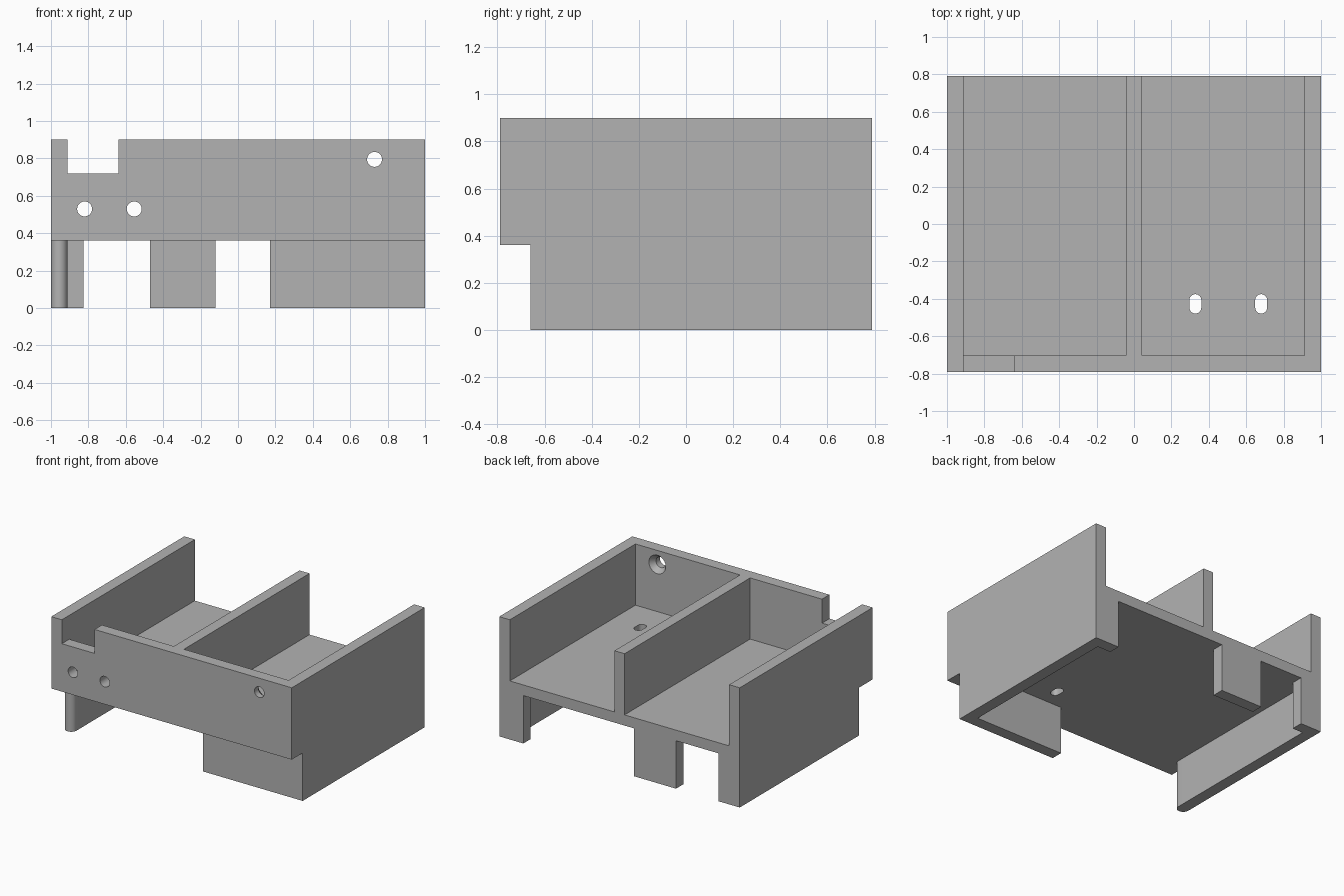
import bpy
import bmesh
from math import sin, cos, pi, radians
from mathutils import Matrix

if "Cube" in bpy.data.objects:
    bpy.data.objects.remove(bpy.data.objects["Cube"], do_unlink=True)

# Overall sizes
BACK, TOP, WALL = 0.79, 0.90, 0.088
UNDER, FLOOR = 0.36, 0.44
STEP = -0.66          # front of the skirt below the floor
OUT = 1.2             # overshoot for open sides


def new_object(name, bm):
    bmesh.ops.recalc_face_normals(bm, faces=bm.faces)
    mesh = bpy.data.meshes.new(name)
    bm.to_mesh(mesh)
    bm.free()
    obj = bpy.data.objects.new(name, mesh)
    bpy.context.collection.objects.link(obj)
    return obj


def box(name, x0, x1, y0, y1, z0, z1):
    return prism(name, [(x0, y0), (x1, y0), (x1, y1), (x0, y1)], z0, z1)


def prism(name, outline, z0, z1):
    bm = bmesh.new()
    face = bm.faces.new([bm.verts.new((x, y, z0)) for x, y in outline])
    top = bmesh.ops.extrude_face_region(bm, geom=[face])["geom"]
    verts = [v for v in top if isinstance(v, bmesh.types.BMVert)]
    bmesh.ops.translate(bm, verts=verts, vec=(0, 0, z1 - z0))
    return new_object(name, bm)


def cone_y(name, x, z, r_front, r_back, y0, y1):
    bm = bmesh.new()
    place = Matrix.Translation((x, (y0 + y1) / 2, z)) @ Matrix.Rotation(-pi / 2, 4, "X")
    bmesh.ops.create_cone(bm, cap_ends=True, segments=32, radius1=r_front,
                          radius2=r_back, depth=y1 - y0, matrix=place)
    return new_object(name, bm)


def arc(cx, cy, r, start, end, steps=12):
    angles = [start + (end - start) * i / steps for i in range(steps + 1)]
    return [(cx + r * cos(a), cy + r * sin(a)) for a in angles]


def cut(target, cutter):
    cutter.hide_render = True
    mod = target.modifiers.new("cut", "BOOLEAN")
    mod.operation, mod.solver, mod.object = "DIFFERENCE", "EXACT", cutter
    bpy.context.view_layer.objects.active = target
    bpy.ops.object.modifier_apply(modifier=mod.name)
    bpy.data.objects.remove(cutter, do_unlink=True)


# Solid block that the tray is carved from
tray = box("divided_tray", -1, 1, -BACK, BACK, 0, TOP)

# Two bays, open at the back
for side in (-1, 1):
    x0, x1 = sorted((side * 0.042, side * (1 - WALL)))
    cut(tray, box("bay_cutter", x0, x1, -BACK + WALL, OUT, FLOOR, OUT))

# Cavity under the floor and the step along the front
cut(tray, box("cavity_cutter", -1 + WALL, 1 - WALL, STEP + WALL, BACK - WALL, -OUT, UNDER))
cut(tray, box("step_cutter", -OUT, OUT, -OUT, STEP, -OUT, UNDER))

# Front opening, leaving a round end on the right skirt
r = WALL / 2
outline = [(-OUT, -OUT), (0.17, -OUT), (0.17, STEP + 2 * WALL), (-1 + WALL, STEP + 2 * WALL)]
outline += arc(-1 + r, STEP + r, r, 0, -pi) + [(-OUT, STEP + r)]
cut(tray, prism("front_opening_cutter", outline, -OUT, UNDER))

# Back openings between the legs
for x0, x1 in ((-0.825, -0.47), (-0.12, 0.80)):
    cut(tray, box("back_opening_cutter", x0, x1, 0.5, OUT, -OUT, UNDER))

# Notch in the front wall
cut(tray, box("notch_cutter", -1 + WALL, -0.64, -OUT, -0.6, 0.72, OUT))

# Round holes in the front wall, one countersunk inside
for x, z in ((-0.82, 0.53), (-0.555, 0.53), (0.73, 0.795)):
    cut(tray, cone_y("hole_cutter", x, z, 0.04, 0.04, -0.9, -0.6))
cut(tray, cone_y("countersink_cutter", 0.73, 0.795, 0.035, 0.075, -0.75, -0.695))

# Slots in the floor
for x in (0.328, 0.68):
    slot = arc(x, -0.407, 0.032, 0, pi) + arc(x, -0.447, 0.032, pi, 2 * pi)
    cut(tray, prism("slot_cutter", slot, 0.2, 0.6))

# Plain grey finish
grey = bpy.data.materials.new("plain_grey")
grey.use_nodes = True
colour = (0.45, 0.45, 0.45, 1)
grey.diffuse_color = colour
grey.node_tree.nodes["Principled BSDF"].inputs["Base Color"].default_value = colour
tray.data.materials.clear()
tray.data.materials.append(grey)

# Smooth only the rounded surfaces
bpy.ops.object.select_all(action="DESELECT")
tray.select_set(True)
bpy.context.view_layer.objects.active = tray
bpy.ops.object.shade_smooth_by_angle(angle=radians(30))
